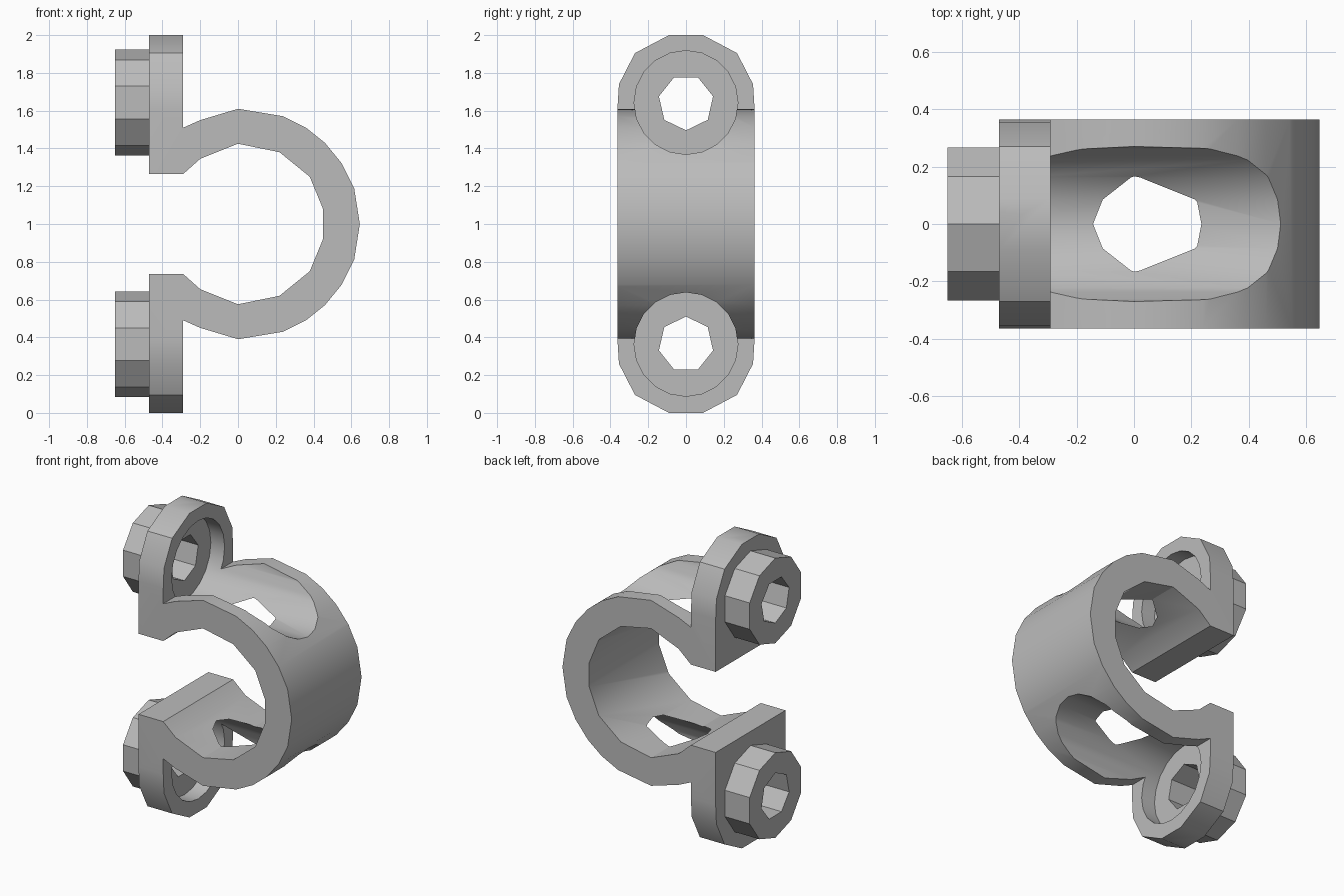
import bpy, bmesh, math
from mathutils import Vector

cube = bpy.data.objects.get("Cube")
if cube:
    bpy.data.objects.remove(cube, do_unlink=True)

grey = bpy.data.materials.new("plain grey")
grey.use_nodes = True
colour = (0.5, 0.5, 0.5, 1)
grey.diffuse_color = colour
grey.node_tree.nodes["Principled BSDF"].inputs["Base Color"].default_value = colour


def prism(name, outline, place, start, end):
    """Extrude a 2D outline; place(a, b, depth) gives the 3D point."""
    bm = bmesh.new()
    face = bm.faces.new([bm.verts.new(place(a, b, start)) for a, b in outline])
    shift = Vector(place(0, 0, end)) - Vector(place(0, 0, start))
    new = bmesh.ops.extrude_face_region(bm, geom=[face])["geom"]
    bmesh.ops.translate(bm, vec=shift, verts=[v for v in new if isinstance(v, bmesh.types.BMVert)])
    if face.is_valid and len(face.link_faces if hasattr(face, "link_faces") else []) > 0:
        bm.faces.remove(face)
    bmesh.ops.recalc_face_normals(bm, faces=bm.faces)
    mesh = bpy.data.meshes.new(name)
    bm.to_mesh(mesh)
    bm.free()
    mesh.materials.append(grey)
    obj = bpy.data.objects.new(name, mesh)
    bpy.context.collection.objects.link(obj)
    return obj


def along_y(x, z, depth):
    return (x, depth, z)


def along_x(y, z, depth):
    return (depth, y, z)


def circle(radius, sides, z, sign, turn=0):
    angles = [math.radians(turn) + math.tau * i / sides for i in range(sides)]
    return [(radius * math.cos(a), z + sign * radius * math.sin(a)) for a in angles]


def combine(target, tool, operation):
    mod = target.modifiers.new(operation, "BOOLEAN")
    mod.operation, mod.object, mod.solver = operation, tool, "EXACT"
    bpy.context.view_layer.objects.active = target
    bpy.ops.object.modifier_apply(modifier=mod.name)
    bpy.data.objects.remove(tool, do_unlink=True)


def flip(points):
    return [(a, 2 - b) for a, b in reversed(points)]


# C-shaped ring with upright flanges, seen from the front
outer = [(0.645, 1.0), (0.615, 1.19), (0.55, 1.32), (0.46, 1.43), (0.36, 1.51), (0.24, 1.57),
         (0, 1.61), (-0.2, 1.55), (-0.29, 1.51), (-0.29, 2.0), (-0.47, 2.0)]
inner = [(-0.47, 1.265), (-0.29, 1.265), (-0.2, 1.345), (0, 1.425), (0.22, 1.38),
         (0.38, 1.25), (0.45, 1.08)]
upper = outer + inner
clamp = prism("clamp_body", upper + flip(upper[1:]), along_y, -0.363, 0.363)

# Rounded flange ends, seen from the side
cap = [(0.363, 1.61), (0.355, 1.74), (0.27, 1.905), (0.09, 2.0),
       (-0.09, 2.0), (-0.27, 1.905), (-0.355, 1.74), (-0.363, 1.61)]
combine(clamp, prism("rounded_outline", cap + flip(cap), along_x, -1, 1), "INTERSECT")

# Bosses, screw-head channels and bolt holes at both ends
for z, sign in ((1.643, 1), (0.363, -1)):
    combine(clamp, prism("boss", circle(0.28, 10, z, sign, 18), along_x, -0.65, -0.43), "UNION")
    combine(clamp, prism("channel", circle(0.275, 20, z, sign), along_x, -0.39, 1), "DIFFERENCE")
    combine(clamp, prism("bolt_hole", circle(0.147, 7, z, sign, 13), along_x, -1, 0), "DIFFERENCE")

bpy.ops.object.select_all(action="DESELECT")
clamp.select_set(True)
bpy.context.view_layer.objects.active = clamp
bpy.ops.object.shade_smooth_by_angle(angle=math.radians(30))
